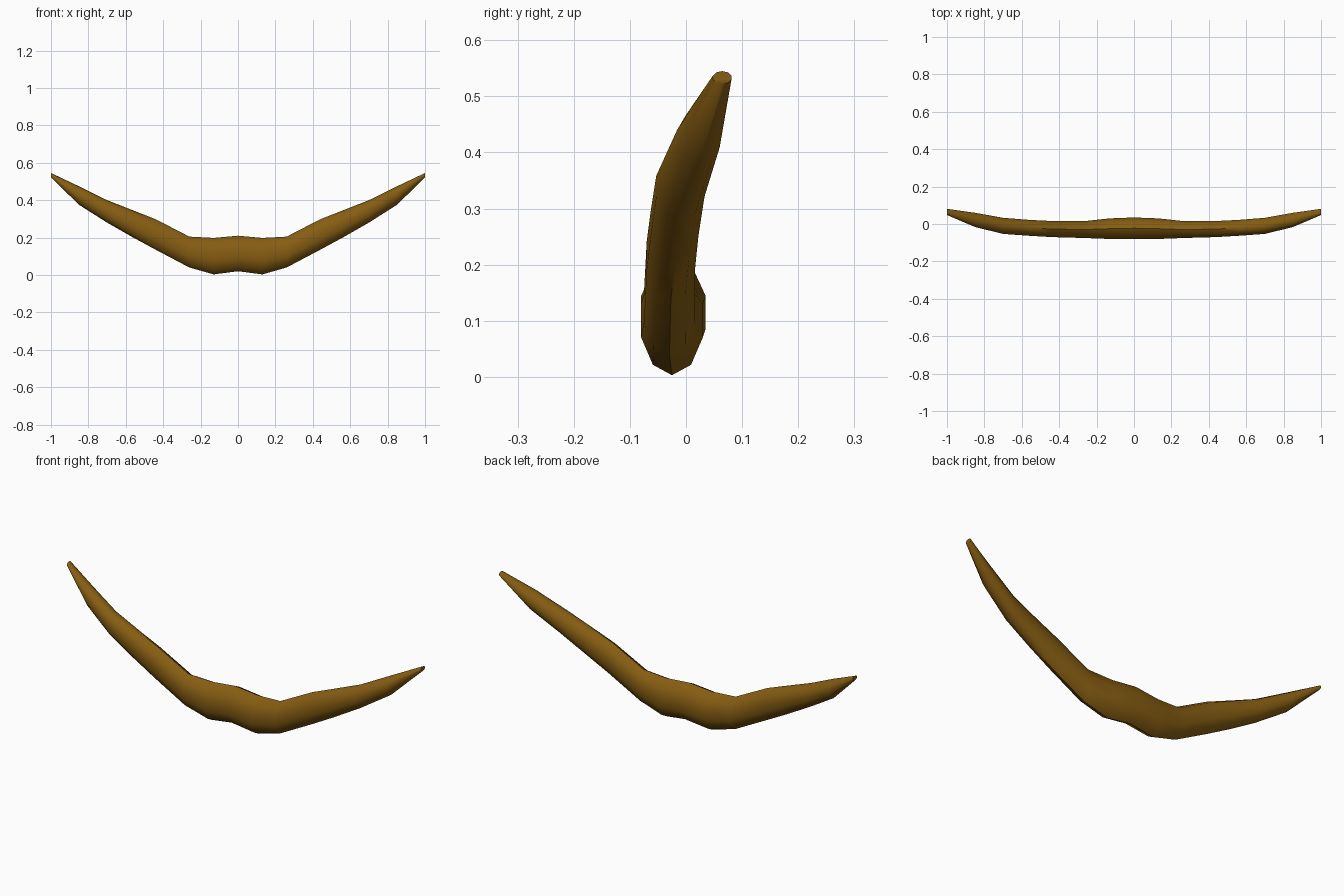
import bpy, bmesh, math

if "Cube" in bpy.data.objects:
    bpy.data.objects.remove(bpy.data.objects["Cube"])

# Brown material
brown = bpy.data.materials.new("warm brown")
brown.use_nodes = True
colour = (0.24, 0.11, 0.006, 1)
brown.diffuse_color = colour
brown.node_tree.nodes["Principled BSDF"].inputs["Base Color"].default_value = colour

# Half profile: x, bottom z, top z, front y, back y
HALF = [
    (0, .02, .21, -.08, .035),
    (.13, .003, .198, -.08, .03),
    (.26, .04, .205, -.075, .016),
    (.44, .135, .298, -.07, .016),
    (.56, .2, .345, -.063, .022),
    (.7, .28, .4, -.053, .033),
    (.85, .375, .474, -.016, .06),
    (1, .522, .545, .048, .081),
]
SIDES = 10
WIDEST = math.cos(math.pi / SIDES)


def ring(bm, x, bottom, top, front, back):
    """One ten-sided cross-section with a point at its top and bottom."""
    verts = []
    for i in range(SIDES):
        a = math.pi / 2 + math.tau * i / SIDES
        y = (front + back) / 2 + (back - front) / 2 * math.cos(a) / WIDEST
        z = (bottom + top) / 2 + (top - bottom) / 2 * math.sin(a)
        verts.append(bm.verts.new((x, y, z)))
    return verts


# Curved wing body, mirrored about its middle
stations = [(-s[0], *s[1:]) for s in reversed(HALF[1:])] + HALF
bm = bmesh.new()
rings = [ring(bm, *s) for s in stations]
for a, b in zip(rings, rings[1:]):
    for i in range(SIDES):
        j = (i + 1) % SIDES
        bm.faces.new((a[i], a[j], b[j], b[i]))

# Blunt tips
for end in (rings[0], rings[-1]):
    bm.faces.new(end)
bmesh.ops.recalc_face_normals(bm, faces=bm.faces)

mesh = bpy.data.meshes.new("curved_body")
bm.to_mesh(mesh)
bm.free()
mesh.materials.append(brown)
body = bpy.data.objects.new("curved_body", mesh)
bpy.context.collection.objects.link(body)
bpy.context.view_layer.objects.active = body
body.select_set(True)
bpy.ops.object.shade_smooth_by_angle(angle=math.radians(50))
